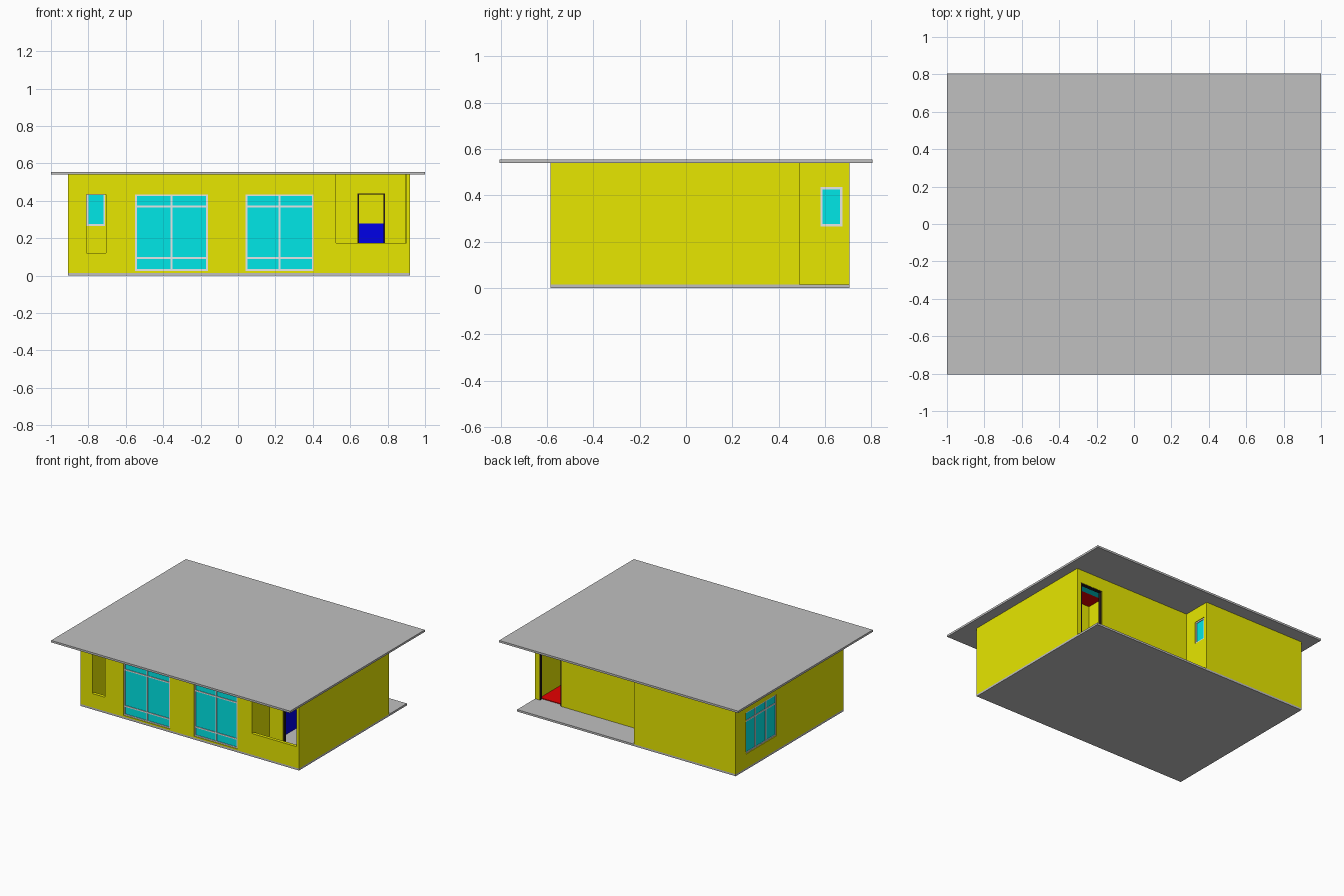
import bpy, bmesh

cube = bpy.data.objects.get("Cube")
if cube:
    bpy.data.objects.remove(cube)


def material(name, r, g, b):
    m = bpy.data.materials.new(name)
    m.use_nodes = True
    m.diffuse_color = (r, g, b, 1)
    m.node_tree.nodes["Principled BSDF"].inputs["Base Color"].default_value = (r, g, b, 1)
    return m


yellow = material("yellow_wall", 1, 1, 0)
grey = material("grey_concrete", 0.53, 0.53, 0.53)
glass_blue = material("cyan_glass", 0, 1, 1)
white = material("white_frame", 1, 1, 1)
dark = material("dark_frame", 0.02, 0.01, 0.01)
red = material("red_floor", 1, 0, 0)
blue = material("blue_wainscot", 0, 0, 1)


def panel(name, axis, u, v, depth, mat, holes=()):
    """Extruded sheet with rectangular holes; axis is the direction it faces."""
    place = {"x": lambda a, b, d: (d, a, b),
             "y": lambda a, b, d: (a, d, b),
             "z": lambda a, b, d: (a, b, d)}[axis]
    us = sorted({*u, *(c for h in holes for c in h[:2])})
    vs = sorted({*v, *(c for h in holes for c in h[2:])})
    bm = bmesh.new()
    grid = {(a, b): bm.verts.new(place(a, b, depth[0])) for a in us for b in vs}
    for a0, a1 in zip(us, us[1:]):
        for b0, b1 in zip(vs, vs[1:]):
            ca, cb = (a0 + a1) / 2, (b0 + b1) / 2
            if not any(h[0] < ca < h[1] and h[2] < cb < h[3] for h in holes):
                bm.faces.new([grid[k] for k in ((a0, b0), (a1, b0), (a1, b1), (a0, b1))])
    ext = bmesh.ops.extrude_face_region(bm, geom=bm.faces[:], use_keep_orig=True)
    shift = [p - q for p, q in zip(place(0, 0, depth[1]), place(0, 0, depth[0]))]
    bmesh.ops.translate(bm, vec=shift,
                        verts=[g for g in ext["geom"] if isinstance(g, bmesh.types.BMVert)])
    bmesh.ops.delete(bm, geom=[p for p in bm.verts if not p.link_faces], context="VERTS")
    bmesh.ops.recalc_face_normals(bm, faces=bm.faces[:])
    mesh = bpy.data.meshes.new(name)
    bm.to_mesh(mesh)
    bm.free()
    mesh.materials.append(mat)
    obj = bpy.data.objects.new(name, mesh)
    bpy.context.scene.collection.objects.link(obj)
    return obj


def window(name, axis, u, v, depth, bars_u=(), bars_v=(), bar=0.01):
    """Frame with bars at the given centres, and one glass sheet."""
    us, vs = ([e[0] + bar / 2, *bars, e[1] - bar / 2] for e, bars in ((u, bars_u), (v, bars_v)))
    h = bar / 2
    panes = [(a + h, b - h, c + h, d - h)
             for a, b in zip(us, us[1:]) for c, d in zip(vs, vs[1:])]
    panel(name + "_frame", axis, u, v, depth, white, panes)
    mid = sum(depth) / 2
    panel(name + "_glass", axis, (u[0] + h, u[1] - h), (v[0] + h, v[1] - h),
          (mid - 0.003, mid + 0.003), glass_blue)


# Main dimensions
W, E, S, N, PORCH = -0.91, 0.92, -0.585, 0.705, 0.49
STEP, T, FLOOR, TOP = -0.06, 0.025, 0.015, 0.54
Z = (FLOOR, TOP)

# Floor slab and roof
panel("floor_slab", "z", (W, E), (S, N), (0, FLOOR), grey)
panel("roof_slab", "z", (-1, 1), (-0.805, 0.805), (TOP, 0.555), grey)

# Front wall with its openings
doors = [(-0.55, -0.16), (0.04, 0.405)]
small = (-0.81, -0.705, 0.12, 0.435)
panel("front_wall", "y", (W, E), Z, (S, S + T), yellow,
      [small, (0.525, 0.9, 0.175, TOP)] + [(a, b, 0.025, 0.435) for a, b in doors])
for side, (a, b) in zip(("right", "left"), doors):
    window(side + "_glass_door", "y", (a, b), (0.025, 0.435), (S + 0.005, S + 0.02),
           [(a + b) / 2], [0.095, 0.37])

# Side walls and the stepped back walls
side_window = (0.215, 0.585, 0.12, 0.435)
panel("right_wall", "x", (S + T, N - T), Z, (W, W + T), yellow, [side_window])
window("side_window", "x", side_window[:2], side_window[2:], (W + 0.005, W + 0.02),
       [0.338, 0.462], [0.365])
panel("left_wall", "x", (S + T, PORCH - T), Z, (E - T, E), yellow)
panel("back_wall", "y", (W, STEP), Z, (N - T, N), yellow)
porch_window = (0.58, 0.675, 0.265, 0.435)
panel("porch_side_wall", "x", (PORCH, N - T), Z, (STEP - T, STEP), yellow, [porch_window])
window("porch_window", "x", porch_window[:2], porch_window[2:], (STEP - 0.02, STEP - 0.005))
entry = (0.7, 0.885, FLOOR, 0.44)
panel("porch_back_wall", "y", (STEP - T, E), Z, (PORCH - T, PORCH), yellow, [entry])


def door_frame(name, hole, depth):
    a, b, c, d = hole
    panel(name, "y", (a, b), (c, d), depth, dark, [(a + 0.007, b - 0.007, c, d - 0.007)])


door_frame("entry_frame", entry, (PORCH - T, PORCH - 0.002))

# Front balcony and the rooms behind it
BACK = -0.375
ROOM = (0.525, E - T)
inner_door = (0.64, 0.785, FLOOR, 0.44)
panel("balcony_wall", "y", ROOM, Z, (BACK, BACK + T), yellow, [inner_door])
door_frame("balcony_door_frame", inner_door, (BACK + 0.002, BACK + T))
panel("inner_side_wall", "x", (S + T, PORCH - T), Z, (0.5, 0.525), yellow)
panel("inner_cross_wall", "y", ROOM, Z, (0.12, 0.145), yellow)
panel("cross_wall_wainscot", "y", ROOM, (FLOOR, 0.28), (0.114, 0.12), blue)
panel("side_wall_wainscot", "x", (BACK + T, 0.114), (FLOOR, 0.28), (0.525, 0.531), blue)
panel("entry_floor", "z", ROOM, (0.145, PORCH - T), (FLOOR, 0.02), red)
panel("entry_ceiling_back", "z", ROOM, (0.28, PORCH - T), (TOP - 0.006, TOP), glass_blue)
panel("entry_ceiling_front", "z", ROOM, (0.145, 0.28), (TOP - 0.006, TOP), red)

# Niche behind the small front opening
for name, x in (("right", -0.835), ("left", -0.705)):
    panel("niche_" + name + "_wall", "x", (S + T, BACK), Z, (x, x + T), yellow)
niche_window = (-0.81, -0.71, 0.265, 0.44)
panel("niche_back_wall", "y", (-0.835, -0.68), Z, (BACK, BACK + T), yellow, [niche_window])
window("niche_window", "y", niche_window[:2], niche_window[2:], (BACK + 0.002, BACK + 0.02))
